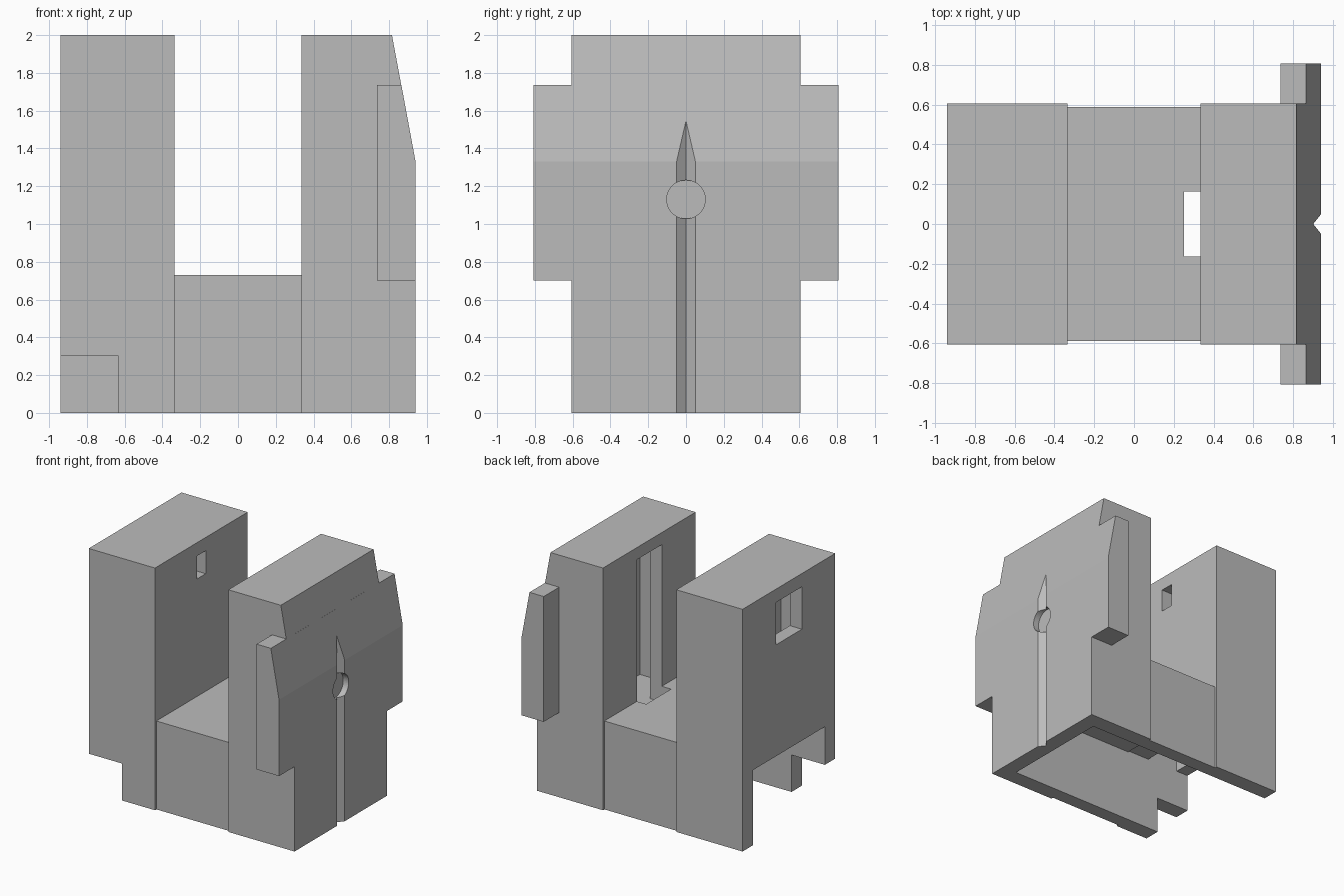
import bpy
import bmesh
from mathutils import Matrix

cube = bpy.data.objects.get("Cube")
if cube:
    bpy.data.objects.remove(cube, do_unlink=True)

grey = bpy.data.materials.new("plain_grey")
grey.use_nodes = True
colour = (0.5, 0.5, 0.5, 1)
grey.diffuse_color = colour
grey.node_tree.nodes["Principled BSDF"].inputs["Base Color"].default_value = colour


def add_object(name, bm):
    bmesh.ops.recalc_face_normals(bm, faces=bm.faces)
    mesh = bpy.data.meshes.new(name)
    bm.to_mesh(mesh)
    bm.free()
    obj = bpy.data.objects.new(name, mesh)
    bpy.context.collection.objects.link(obj)
    mesh.materials.append(grey)
    return obj


def prism(name, points, direction):
    """Extrude a closed outline along a direction."""
    bm = bmesh.new()
    face = bm.faces.new([bm.verts.new(p) for p in points])
    top = bmesh.ops.extrude_face_region(bm, geom=[face])["geom"]
    bmesh.ops.translate(bm, vec=direction, verts=[v for v in top if isinstance(v, bmesh.types.BMVert)])
    return add_object(name, bm)


def box(name, x0, x1, y, z0, z1):
    """A box that is symmetric front to back."""
    return prism(name, [(x0, -y, z0), (x1, -y, z0), (x1, -y, z1), (x0, -y, z1)], (0, 2 * y, 0))


def side_profile(name, points, y):
    return prism(name, [(x, -y, z) for x, z in points], (0, 2 * y, 0))


def combine(target, tool, operation="DIFFERENCE"):
    mod = target.modifiers.new(operation.title(), "BOOLEAN")
    mod.operation = operation
    mod.solver = "EXACT"
    mod.object = tool
    bpy.context.view_layer.update()
    result = bpy.data.meshes.new_from_object(
        target.evaluated_get(bpy.context.evaluated_depsgraph_get()))
    target.modifiers.clear()
    target.data = result
    bpy.data.objects.remove(tool, do_unlink=True)


OUT, IN, BACK = 0.94, 0.335, 0.605
INNER_Y = 0.47

# Outer blocks
left_tower = box("left_tower", -OUT, -IN, BACK, 0, 2)
bridge = box("bridge", -IN, IN, 0.587, 0, 0.73)
right_tower = side_profile(
    "right_tower", [(IN, 0), (OUT, 0), (OUT, 1.33), (0.815, 2), (IN, 2)], BACK)
# Side ears, as one wide plate through the sloped tower
ears = side_profile(
    "ears", [(0.735, 0.7), (OUT, 0.7), (OUT, 1.33), (0.865, 1.735), (0.735, 1.735)], 0.807)
combine(right_tower, ears, "UNION")

# Left tower: open base, hollow shaft, window, peep hole and corner notch
combine(left_tower, box("base_cut", -1.1, 0, INNER_Y, -0.1, 0.62))
combine(left_tower, box("shaft_cut", -0.83, -0.54, INNER_Y, 0.5, 1.9))
combine(left_tower, box("window_cut", -1.1, -0.7, 0.17, 1.54, 1.89))
combine(left_tower, box("peep_cut", -0.6, -0.2, 0.058, 1.7, 1.89))
notch = box("notch_cut", -1.1, -0.635, 0.2, -0.1, 0.305)
notch.data.transform(Matrix.Translation((0, -0.6, 0)))
combine(left_tower, notch)

# Bridge: open base and a drop slot next to the right tower
combine(bridge, box("base_cut", -0.5, 0.5, INNER_Y, -0.1, 0.61))
combine(bridge, box("drop_cut", 0.25, 0.5, 0.163, 0.3, 1))

# Right tower: open base, hollow shaft and tall slot
combine(right_tower, box("base_cut", 0, 0.81, INNER_Y, -0.1, 0.5))
combine(right_tower, box("shaft_cut", 0.445, 0.75, INNER_Y, 0.6, 1.91))
combine(right_tower, box("slot_cut", 0.1, 0.6, 0.163, 0.6, 1.9))

# Vee groove with a round recess on the outer face
combine(right_tower, prism(
    "groove_cut", [(0.9, 0, -0.1), (1, -0.125, -0.1), (1, 0.125, -0.1)], (0, 0, 1.9)))
bm = bmesh.new()
bmesh.ops.create_cone(bm, cap_ends=True, segments=48, radius1=0.102, radius2=0.102, depth=0.2,
                      matrix=Matrix.Translation((0.99, 0, 1.13)) @ Matrix.Rotation(1.5707963, 4, "Y"))
combine(right_tower, add_object("recess_cut", bm))
